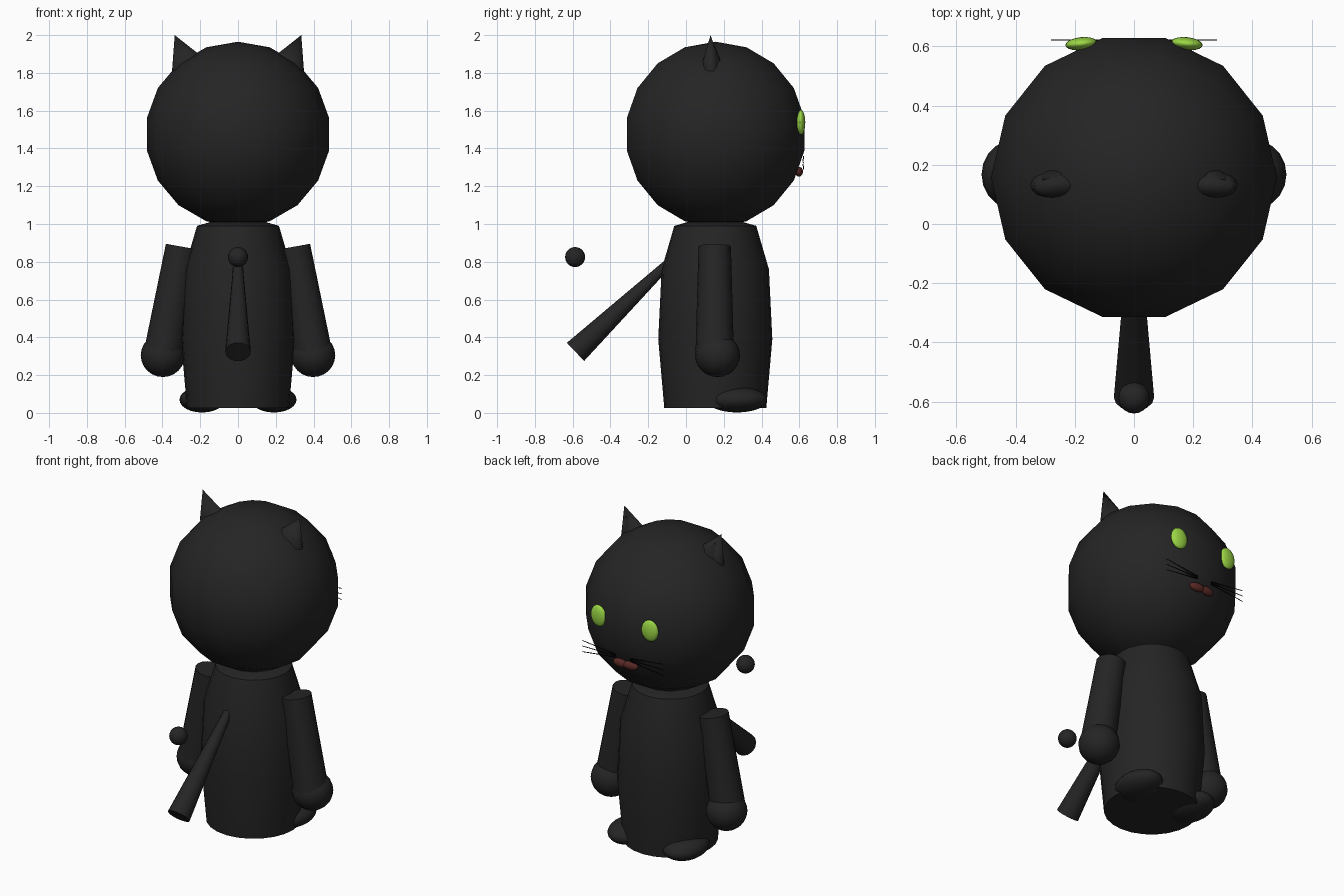
import bpy, bmesh, math
from mathutils import Vector, Matrix

if "Cube" in bpy.data.objects:
    bpy.data.objects.remove(bpy.data.objects["Cube"])


def material(name, rgb):
    m = bpy.data.materials.new(name)
    m.use_nodes = True
    m.diffuse_color = (*rgb, 1)
    bsdf = m.node_tree.nodes["Principled BSDF"]
    bsdf.inputs["Base Color"].default_value = (*rgb, 1)
    bsdf.inputs["Roughness"].default_value = 0.8
    return m


FUR = material("black fur", (0.018, 0.018, 0.018))
GREEN = material("eye green", (0.33, 0.68, 0.06))
RED = material("mouth red", (0.1, 0.022, 0.018))
BLACK = material("whisker black", (0.002, 0.002, 0.002))


def finish(name, bm, mat):
    bmesh.ops.recalc_face_normals(bm, faces=bm.faces)
    mesh = bpy.data.meshes.new(name)
    bm.to_mesh(mesh)
    bm.free()
    mesh.materials.append(mat)
    ob = bpy.data.objects.new(name, mesh)
    bpy.context.scene.collection.objects.link(ob)
    bpy.ops.object.select_all(action="DESELECT")
    ob.select_set(True)
    bpy.context.view_layer.objects.active = ob
    bpy.ops.object.shade_smooth_by_angle(angle=math.radians(42))
    return ob


def ball(name, centre, radii, mat, segs=20, rings=12, turn=0.0):
    bm = bmesh.new()
    bmesh.ops.create_uvsphere(bm, u_segments=segs, v_segments=rings, radius=1)
    bm.transform(Matrix.Translation(centre) @ Matrix.Rotation(turn, 4, "Z")
                 @ Matrix.Diagonal((*radii, 1)))
    return finish(name, bm, mat)


def cone(name, start, end, r1, r2, mat, segs=14, squash=1.0):
    """Tapered limb between two points; squash flattens it along y."""
    a, b = Vector(start), Vector(end)
    axis = b - a
    bm = bmesh.new()
    bmesh.ops.create_cone(bm, cap_ends=True, segments=segs, radius1=r1, radius2=r2,
                          depth=axis.length)
    side = Vector((0, 1, 0)) if abs(axis.x) > abs(axis.y) else Vector((1, 0, 0))
    z = axis.normalized()
    x = side.cross(z).normalized()
    rot = Matrix((x, z.cross(x), z)).transposed().to_4x4()
    bm.transform(Matrix.Translation((a + b) / 2) @ rot @ Matrix.Diagonal((1, squash, 1, 1)))
    return finish(name, bm, mat)


def lathe(name, profile, centre_y, mat, segs=24):
    bm = bmesh.new()
    rings = [[bm.verts.new((r * math.cos(t), centre_y + r * math.sin(t), z))
              for t in (2 * math.pi * i / segs for i in range(segs))] for r, z in profile]
    for low, high in zip(rings, rings[1:]):
        for i in range(segs):
            j = (i + 1) % segs
            bm.faces.new((low[i], low[j], high[j], high[i]))
    bm.faces.new(rings[0])
    bm.faces.new(rings[-1])
    return finish(name, bm, mat)


# Torso and coarse round head
lathe("body", [(0.27, 0.025), (0.302, 0.39), (0.284, 0.76), (0.217, 0.99), (0.13, 1.015)],
      0.155, FUR)
ball("head", (0, 0.157, 1.475), (0.49, 0.49, 0.49), FUR, 14, 9, math.pi / 2)

# Tail with its separate end ball
cone("tail", (0, -0.585, 0.323), (0, -0.07, 0.815), 0.068, 0.022, FUR)
ball("tail_ball", (0, -0.587, 0.825), (0.053, 0.053, 0.053), FUR)

# Paired parts
for s, side in ((1, "left"), (-1, "right")):
    cone(side + "_arm", (s * 0.40, 0.152, 0.30), (s * 0.297, 0.152, 0.88), 0.102, 0.086, FUR, 16)
    ball(side + "_hand", (s * 0.398, 0.167, 0.305), (0.117, 0.119, 0.115), FUR)
    ball(side + "_foot", (s * 0.19, 0.27, 0.07), (0.12, 0.16, 0.068), FUR)
    cone(side + "_ear", (s * 0.267, 0.132, 1.845), (s * 0.335, 0.13, 2.0), 0.09, 0, FUR,
         16, 0.54)
    cone(side + "_inner_ear", (s * 0.268, 0.162, 1.86), (s * 0.31, 0.15, 1.95), 0.045, 0, FUR,
         12, 0.5)
    ball(side + "_eye", (s * 0.178, 0.609, 1.538), (0.054, 0.022, 0.066), GREEN, turn=-s * 0.1)
    ball(side + "_lip", (s * 0.035, 0.598, 1.277), (0.05, 0.021, 0.026), RED, turn=-s * 0.08)
    for k, name in enumerate(("lower", "middle", "upper")):
        cone(side + "_" + name + "_whisker", (s * 0.05, 0.62, 1.325 + 0.008 * (k - 1)),
             (s * 0.28, 0.622, 1.325 + 0.035 * (k - 1)), 0.003, 0.002, BLACK, 6)
